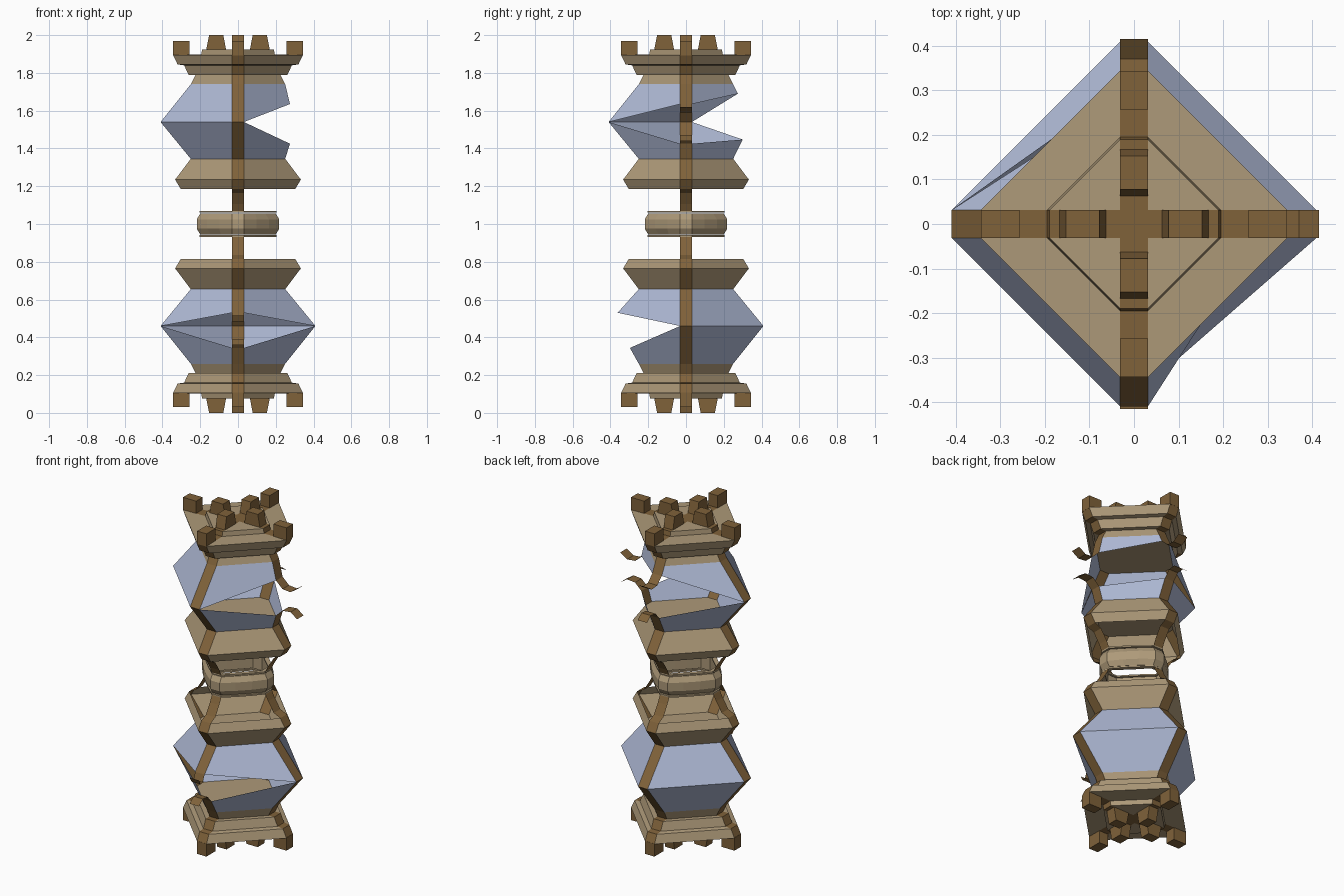
import bpy, bmesh, math
from mathutils import Matrix, Vector

if "Cube" in bpy.data.objects:
    bpy.data.objects.remove(bpy.data.objects["Cube"])

W = 0.031  # half width of the corner straps


def mat(name, rgb):
    m = bpy.data.materials.new(name)
    m.diffuse_color = (*rgb, 1)
    m.use_nodes = True
    m.node_tree.nodes["Principled BSDF"].inputs["Base Color"].default_value = m.diffuse_color
    return m


TAN = mat("tan stone", (0.42, 0.32, 0.19))
WOOD = mat("brown strap", (0.215, 0.122, 0.042))
GLASS = mat("pale blue glass", (0.43, 0.49, 0.67))


def build(name, verts, faces, mats, indices=None, flip=False, fix=True):
    """Make a mesh object; flip turns the upper half into the lower half."""
    me = bpy.data.meshes.new(name)
    pts = [(x, y, 2 - z if flip else z) for x, y, z in verts]
    if flip:
        faces = [tuple(reversed(f)) for f in faces]
    me.from_pydata(pts, [], faces)
    for m in mats:
        me.materials.append(m)
    if indices:
        for p, i in zip(me.polygons, indices):
            p.material_index = i
    if fix:
        bm = bmesh.new()
        bm.from_mesh(me)
        bmesh.ops.recalc_face_normals(bm, faces=bm.faces)
        bm.to_mesh(me)
        bm.free()
    ob = bpy.data.objects.new(name, me)
    bpy.context.collection.objects.link(ob)
    return ob


def turn(p, k):
    """Rotate a point by k quarter turns about z."""
    x, y, z = p
    for _ in range(k % 4):
        x, y = -y, x
    return (x, y, z)


def diamond(r, z):
    return [turn((r, s * W, z), k) for k in range(4) for s in (-1, 1)]


def loft(name, profile, flip, cap=False):
    """Diamond rings through (radius, z); the narrow corner faces are straps."""
    verts, faces, idx = [], [], []
    for r, z in profile:
        verts += diamond(r, z)
    for a in range(len(profile) - 1):
        for i in range(8):
            j = (i + 1) % 8
            faces.append((a * 8 + i, a * 8 + j, a * 8 + 8 + j, a * 8 + 8 + i))
            idx.append(1 - i % 2)
    if cap:
        n = len(verts)
        faces.append(tuple(range(n - 8, n)))
        idx.append(1)
    build(name, verts, faces, [TAN, WOOD], idx, flip)


def strip(name, path, k, flip):
    """Thin strap following (radius, z) points on corner k."""
    verts = [turn((r, s * W, z), k) for r, z in path for s in (-1, 1)]
    faces = [(2 * i, 2 * i + 1, 2 * i + 3, 2 * i + 2) for i in range(len(path) - 1)]
    build(name, verts, faces, [WOOD], None, flip, False)


def block(name, r0, r1, z0, z1, taper, k, flip):
    """Battlement block, narrower at its free end."""
    v = []
    for z, t in ((z0, 0), (z1, taper)):
        v += [(r0 + t, -W, z), (r1 - t, -W, z), (r1 - t, W, z), (r0 + t, W, z)]
    f = [(3, 2, 1, 0), (4, 5, 6, 7)] + [(i, (i + 1) % 4, 4 + (i + 1) % 4, 4 + i) for i in range(4)]
    build(name, [turn(p, k) for p in v], f, [WOOD], None, flip)


OUT, MID, INN = (0.25, 1.74), (0.41, 1.54), (0.25, 1.345)


def half(side, breaks, flip):
    # stepped crown with closed end
    loft(side + "_crown", [OUT, (0.225, 1.79), (0.262, 1.79), (0.285, 1.84), (0.32, 1.845),
                           (0.344, 1.895), (0.195, 1.897), (0.19, 1.925), (W, 1.925)], flip, True)
    # open collar facing the middle
    loft(side + "_collar", [INN, (0.333, 1.235), (0.303, 1.185)], flip)
    # plates closing the glass chamber
    for label, (r, z) in (("outer", OUT), ("inner", INN)):
        build(f"{side}_{label}_plate", diamond(r, z), [tuple(range(8))], [TAN], None, flip, False)

    for k in range(4):
        # battlements
        block(f"{side}_corner_block_{k}", 0.257, 0.344, 1.893, 1.97, 0, k, flip)
        block(f"{side}_inner_block_{k}", 0.063, 0.168, 1.923, 2.0, 0.015, k, flip)
        # strap from collar to middle ring
        strip(f"{side}_link_{k}", [(0.303, 1.185), (0.26, 1.165), (0.222, 1.105), (0.2, 1.06)], k, flip)
        # glass straps, torn and curled outward at broken corners
        if k in breaks:
            for label, (r0, z0), (r, z), s in (("outer", OUT, breaks[k][0], -1),
                                               ("inner", INN, breaks[k][1], 1)):
                d = 0.415 - r
                strip(f"{side}_{label}_torn_strap_{k}",
                      [(r0, z0), (r, z), (r + d * 0.3, z + s * 0.04),
                       (r + d * 0.68, z + s * 0.045), (0.415, z + s * 0.015)], k, flip)
        else:
            strip(f"{side}_glass_strap_{k}", [OUT, MID, INN], k, flip)
        # glass panes between corner k and the next
        n = (k + 1) % 4
        for label, end, b in (("outer", OUT, 0), ("inner", INN, 1)):
            pa = breaks[k][b] if k in breaks else MID
            pb = breaks[n][b] if n in breaks else MID
            v = [turn((end[0], W, end[1]), k), turn((end[0], -W, end[1]), n),
                 turn((pb[0], -W, pb[1]), n), turn((pa[0], W, pa[1]), k)]
            f = [(0, 3, 2, 1)] if b == 0 else [(0, 1, 2, 3)]
            build(f"{side}_{label}_pane_{k}", v, f, [GLASS], None, flip, False)


# corners: 0 = +x, 1 = +y, 2 = -x, 3 = -y
half("upper", {0: ((0.275, 1.635), (0.275, 1.425)), 1: ((0.275, 1.69), (0.3, 1.447))}, False)
half("lower", {3: ((0.297, 1.656), (0.362, 1.47))}, True)


def ring(name, section):
    """Open ring with chamfered corners, closed cross-section of (radius, z)."""
    verts, faces = [], []
    m = 16
    for r, z in section:
        c = r - 0.055
        for k in range(4):
            verts += [turn(p, k) for p in ((c, -0.1 * r / 0.22, z), (r, -W, z), (r, W, z),
                                           (c, 0.1 * r / 0.22, z))]
    n = len(section)
    for a in range(n):
        b = (a + 1) % n
        for i in range(m):
            j = (i + 1) % m
            faces.append((a * m + i, a * m + j, b * m + j, b * m + i))
    build(name, verts, faces, [TAN])


# middle ring and its thin rims
ring("middle_ring", [(0.2, 0.945), (0.218, 0.975), (0.218, 1.025), (0.2, 1.055),
                     (0.185, 1.055), (0.185, 0.945)])
for label, z in (("top", 1.06), ("bottom", 0.932)):
    ring(label + "_ring_rim", [(0.205, z), (0.205, z + 0.009), (0.18, z + 0.009), (0.18, z)])
